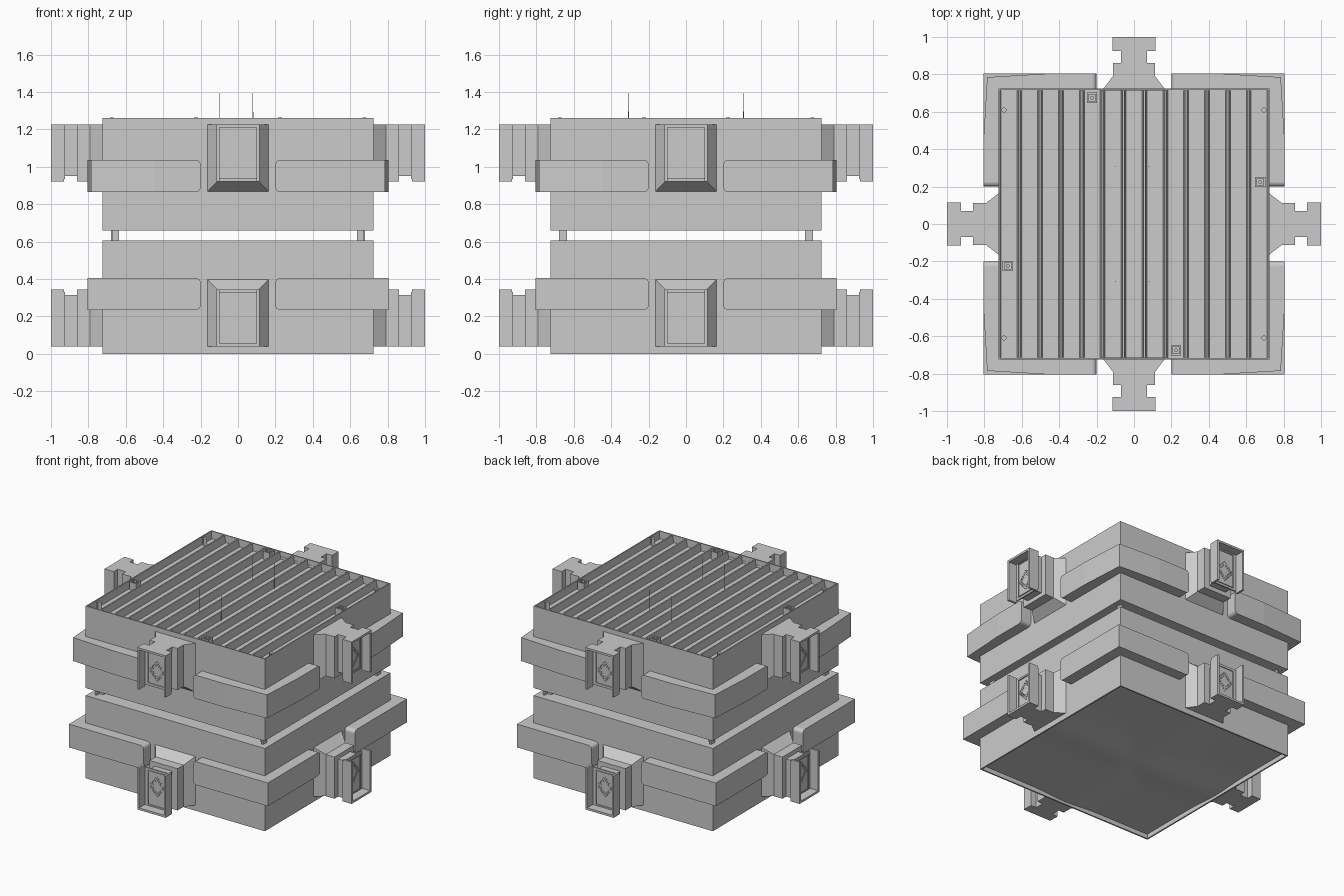
import bpy, bmesh, math
from mathutils import Matrix, Vector

if "Cube" in bpy.data.objects:
    bpy.data.objects.remove(bpy.data.objects["Cube"])

H = 1.265          # total body height, upper half mirrors the lower
W = 0.725          # half width of the body
FLIP = Matrix.Translation((0, 0, H)) @ Matrix.Diagonal((1, 1, -1, 1))


def rot(k):
    return Matrix.Rotation(k * math.pi / 2, 4, 'Z')


def loft(bm, a, b):
    """Closed solid between two matching rings of points."""
    va, vb = [bm.verts.new(p) for p in a], [bm.verts.new(p) for p in b]
    n = len(a)
    bm.faces.new(va[::-1])
    bm.faces.new(vb)
    for i in range(n):
        bm.faces.new((va[i], va[(i + 1) % n], vb[(i + 1) % n], vb[i]))
    return va + vb


def box(bm, x0, x1, y0, y1, z0, z1):
    ring = [(x0, y0), (x1, y0), (x1, y1), (x0, y1)]
    return loft(bm, [(x, y, z0) for x, y in ring], [(x, y, z1) for x, y in ring])


def finish(bm, name, matrix=None):
    if matrix:
        bm.transform(matrix)
    bmesh.ops.recalc_face_normals(bm, faces=bm.faces[:])
    me = bpy.data.meshes.new(name)
    bm.to_mesh(me)
    bm.free()
    ob = bpy.data.objects.new(name, me)
    bpy.context.collection.objects.link(ob)
    return ob


def body(name, z0, z1, up, depth, rim):
    """Block with a shallow tray sunk in its top or bottom."""
    bm = bmesh.new()
    box(bm, -W, W, -W, W, z0, z1)
    bmesh.ops.recalc_face_normals(bm, faces=bm.faces[:])
    f = next(f for f in bm.faces if f.normal.z * up > 0.9)
    bmesh.ops.inset_region(bm, faces=[f], thickness=rim)
    r = bmesh.ops.extrude_face_region(bm, geom=[f])
    bmesh.ops.translate(bm, verts=[v for v in r['geom'] if isinstance(v, bmesh.types.BMVert)],
                        vec=(0, 0, -up * depth))
    bmesh.ops.delete(bm, geom=[f], context='FACES_ONLY') if f.is_valid else None
    return finish(bm, name)


def belt(name, matrix, corner, z0, z1):
    """Bumper wrapping one corner, with rounded ends."""
    o, i, s = 0.805, 0.71, 0.2
    half = [(o, s), (o, 0.45), (corner, corner)]
    ring = half + [(0.45, o), (s, o), (s, i), (i, i), (i, s)]
    bm = bmesh.new()
    loft(bm, [(x, y, z0) for x, y in ring], [(x, y, z1) for x, y in ring])
    ends = [e for e in bm.edges
            if abs(e.verts[0].co.z - e.verts[1].co.z) < 1e-5
            and any(all(abs(v.co[a] - s) < 1e-5 for v in e.verts) for a in (0, 1))]
    bmesh.ops.bevel(bm, geom=ends, offset=0.025, segments=4, affect='EDGES', profile=0.5)
    return finish(bm, name, matrix)


def dock(name, matrix):
    """Docking port on the +x side of the lower block."""
    bm = bmesh.new()
    loft(bm, [(0.715, y, z) for y, z in ((-.17, .04), (.17, .04), (.17, .405), (-.17, .405))],
         [(0.79, y, z) for y, z in ((-.113, .04), (.113, .04), (.113, .345), (-.113, .345))])
    box(bm, .79, .86, -.113, .113, .04, .345)
    box(bm, .86, .925, -.07, .07, .04, .315)
    # open channel at the outer end
    box(bm, .925, .935, -.115, .115, .04, .33)
    box(bm, .93, 1.0, -.115, .115, .04, .055)
    for s in (-1, 1):
        a, b = sorted((s * .1, s * .115))
        box(bm, .93, 1.0, a, b, .055, .345)
        # thin frame on the panel
        a, b = sorted((s * .07, s * .076))
        box(bm, .934, .941, a, b, .065, .315)
    for z in (.062, .309):
        box(bm, .934, .941, -.07, .07, z, z + .006)
    # diamond of contact studs
    for ring, n in ((.07, 6), (.05, 4)):
        for q in range(4):
            c0 = Vector((math.cos(q * math.pi / 2), math.sin(q * math.pi / 2)))
            c1 = Vector((-c0.y, c0.x))
            for i in range(n):
                p = c0.lerp(c1, i / n) * ring
                box(bm, .934, .939, p.x * .9 - .003, p.x * .9 + .003,
                    p.y + .207, p.y + .213)
    return finish(bm, name, matrix)


# main blocks
body("lower_block", 0, 0.605, -1, 0.035, 0.015)
body("upper_block", 0.66, 1.26, 1, 0.055, 0.012)

# softly curved floor panel with a cross-shaped channel
bm = bmesh.new()
bmesh.ops.create_grid(bm, x_segments=36, y_segments=36, size=W - 0.014)
for v in bm.verts:
    x, y = v.co.x, v.co.y
    sag = max(math.exp(-(x / .16) ** 2), math.exp(-(y / .16) ** 2))
    v.co.z = 0.03 - 0.022 * sag * (1 - 0.5 * max(abs(x), abs(y)))
bmesh.ops.reverse_faces(bm, faces=bm.faces[:])
me = bpy.data.meshes.new("floor_panel")
bm.to_mesh(me)
bm.free()
for p in me.polygons:
    p.use_smooth = True
bpy.context.collection.objects.link(bpy.data.objects.new("floor_panel", me))

# cooling fins on the roof
bm = bmesh.new()
for i in range(14):
    x = -W + i * 2 * W / 13
    lo, hi = max(x - .014, -W + .002), min(x + .014, W - .002)
    tl, th = max(x - .005, -W + .002), min(x + .005, W - .002)
    prof = [(lo, 1.2), (hi, 1.2), (th, 1.258), (tl, 1.258)]
    loft(bm, [(a, -.715, z) for a, z in prof], [(a, .715, z) for a, z in prof])
finish(bm, "roof_fins")

# bumpers and docking ports on both blocks
for k in range(4):
    belt(f"lower_bumper_{k}", rot(k), 0.805, 0.235, 0.405)
    belt(f"upper_bumper_{k}", rot(k), 0.785, 0.865, 1.037)
    dock(f"lower_dock_{k}", rot(k))
    dock(f"upper_dock_{k}", FLIP @ rot(k))

    # roof latch: hollow square with a central pin
    bm = bmesh.new()
    for q in range(4):
        before = set(bm.verts)
        box(bm, .018, .027, -.027, .018, 1.2, 1.262)
        bmesh.ops.transform(bm, matrix=rot(q), verts=[v for v in bm.verts if v not in before])
    box(bm, -.02, .02, -.02, .02, 1.2, 1.245)
    bmesh.ops.create_cone(bm, cap_ends=True, segments=8, radius1=.01, radius2=.01, depth=.03,
                          matrix=Matrix.Translation((0, 0, 1.248)))
    finish(bm, f"roof_latch_{k}", rot(k) @ Matrix.Translation((.675, .225, 0)))

# corner studs, spacers between the blocks, antennas
for sx in (-1, 1):
    for sy in (-1, 1):
        tag = f"{'right' if sx > 0 else 'left'}_{'back' if sy > 0 else 'front'}"
        bm = bmesh.new()
        bmesh.ops.create_cone(bm, cap_ends=True, segments=4, radius1=.018, radius2=.018,
                              depth=.05, matrix=Matrix.Translation((sx * .695, sy * .61, 1.23)))
        finish(bm, f"roof_stud_{tag}")
        bm = bmesh.new()
        box(bm, .635, .68, .635, .648, .6, .665)
        box(bm, .667, .68, .648, .68, .6, .665)
        finish(bm, f"spacer_{tag}", Matrix.Diagonal((sx, sy, 1, 1)))
        bm = bmesh.new()
        bmesh.ops.create_cone(bm, cap_ends=True, segments=6, radius1=.002, radius2=.0015, depth=.19,
                              matrix=Matrix.Translation((.08 if sx > 0 else -.1, sy * .307, 1.3)))
        finish(bm, f"antenna_{tag}")
